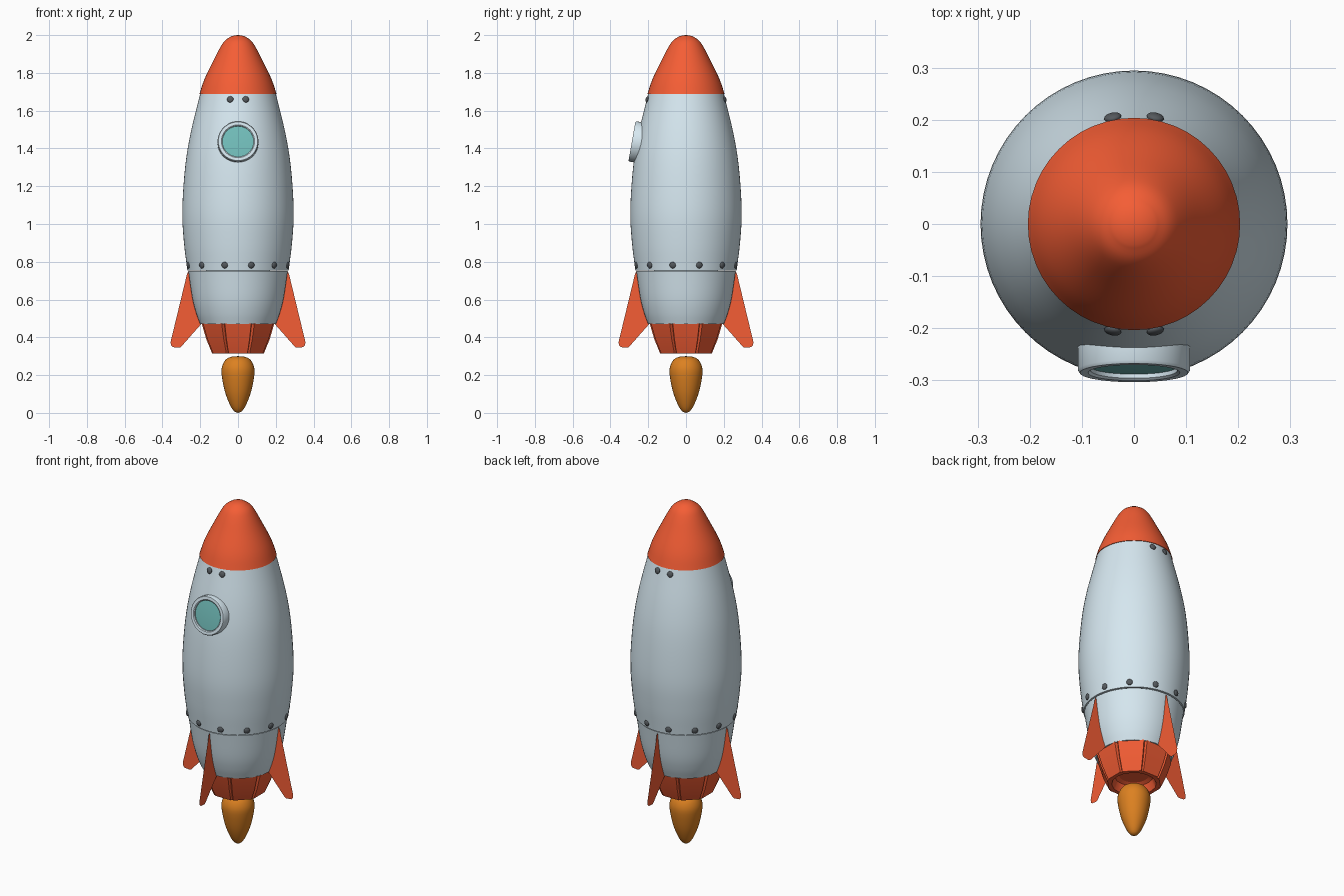
import bpy, bmesh, math
from mathutils import Matrix, Vector

if "Cube" in bpy.data.objects:
    bpy.data.objects.remove(bpy.data.objects["Cube"])


def material(name, rgb):
    m = bpy.data.materials.new(name)
    m.diffuse_color = (*rgb, 1)
    m.use_nodes = True
    m.node_tree.nodes["Principled BSDF"].inputs["Base Color"].default_value = m.diffuse_color
    return m


WHITE = material("pale_blue_paint", (0.67, 0.80, 0.87))
RED = material("orange_red_paint", (0.91, 0.11, 0.035))
FLAME = material("flame_orange", (0.72, 0.22, 0.015))
GLASS = material("teal_glass", (0.17, 0.52, 0.50))
DARK = material("dark_metal", (0.09, 0.10, 0.11))


def add_object(name, bm, mat, angle=35):
    bmesh.ops.remove_doubles(bm, verts=bm.verts, dist=1e-5)
    bmesh.ops.recalc_face_normals(bm, faces=bm.faces)
    mesh = bpy.data.meshes.new(name)
    bm.to_mesh(mesh)
    bm.free()
    mesh.materials.append(mat)
    ob = bpy.data.objects.new(name, mesh)
    bpy.context.collection.objects.link(ob)
    bpy.ops.object.select_all(action='DESELECT')
    ob.select_set(True)
    bpy.context.view_layer.objects.active = ob
    bpy.ops.object.shade_smooth_by_angle(angle=math.radians(angle))
    return ob


def smooth(points, steps=5):
    """Catmull-Rom curve through (radius, z) points."""
    p = [Vector(q) for q in points]
    p = [2 * p[0] - p[1]] + p + [2 * p[-1] - p[-2]]
    out = []
    for a, b, c, d in zip(p, p[1:], p[2:], p[3:]):
        for i in range(steps):
            t = i / steps
            out.append(0.5 * (2 * b + (c - a) * t + (2 * a - 5 * b + 4 * c - d) * t * t
                              + (3 * b - a - 3 * c + d) * t ** 3))
    return [(max(q.x, 0), q.y) for q in out] + [tuple(points[-1])]


def lathe(name, profile, mat, segments=64, transform=None):
    bm = bmesh.new()
    verts = [bm.verts.new((r, 0, z)) for r, z in profile]
    edges = [bm.edges.new(e) for e in zip(verts, verts[1:])]
    bmesh.ops.spin(bm, geom=verts + edges, cent=(0, 0, 0), axis=(0, 0, 1),
                   angle=math.tau, steps=segments, use_duplicate=False)
    if transform:
        bm.transform(transform)
    return add_object(name, bm, mat)


# Hull sections
hull = smooth([(0.268, 0.755), (0.286, 0.90), (0.295, 1.07), (0.28, 1.30),
               (0.251, 1.48), (0.20, 1.69)])
lathe("main_hull", [(0.255, 0.755)] + hull + [(0, 1.69)], WHITE)
lower = smooth([(0.20, 0.47), (0.222, 0.53), (0.242, 0.61), (0.263, 0.75)])
lathe("lower_hull", [(0, 0.47)] + lower + [(0, 0.757)], WHITE)

# Nose cone with rolled lip
nose = smooth([(0.204, 1.688), (0.186, 1.745), (0.165, 1.795), (0.13, 1.865),
               (0.094, 1.935), (0.07, 1.97), (0.04, 1.992)]) + [(0.02, 1.998), (0, 2.0)]
lathe("nose_cone", [(0.18, 1.685)] + nose, RED, 48)

# Exhaust flame
flame = smooth([(0, 0), (0.022, 0.01), (0.045, 0.048), (0.07, 0.115), (0.087, 0.205),
                (0.083, 0.25), (0.062, 0.285), (0.03, 0.298), (0, 0.30)], 3)
lathe("exhaust_flame", flame, FLAME, 48)

# Nozzle: eight flat panels with grooves between them, hollow underneath
bm = bmesh.new()
rings = []
for apothem, z, grooved in [(0.15, 0.475, 1), (0.192, 0.472, 1), (0.168, 0.39, 1), (0.137, 0.315, 1),
                            (0.118, 0.315, 0), (0.10, 0.36, 0), (0.08, 0.37, 0)]:
    ring = []
    for k in range(8):
        for deg in (-20, 0, 20, 22.5):
            r = apothem
            if grooved:
                r *= 0.985 if deg == 22.5 else 1 / math.cos(math.radians(deg))
            a = math.radians(k * 45 + deg)
            ring.append(bm.verts.new((r * math.cos(a), r * math.sin(a), z)))
    rings.append(ring)
for lo, hi in zip(rings, rings[1:]):
    for i in range(len(lo)):
        j = (i + 1) % len(lo)
        bm.faces.new((lo[i], lo[j], hi[j], hi[i]))
bm.faces.new(rings[-1])
add_object("nozzle", bm, RED, 20)

# Four thin sheet fins
fin = [(0.195, 0.47), (0.233, 0.60), (0.262, 0.75), (0.27, 0.735), (0.357, 0.375),
       (0.355, 0.358), (0.345, 0.348), (0.312, 0.345), (0.303, 0.348)]
for k, side in enumerate(("right", "back", "left", "front")):
    bm = bmesh.new()
    bm.faces.new([bm.verts.new((x, 0, z)) for x, z in fin])
    bm.transform(Matrix.Rotation(k * math.pi / 2, 4, 'Z'))
    add_object(side + "_fin", bm, RED)

# Porthole rim and glass, tilted with the hull
tilt = Matrix.Translation((0, -0.286, 1.438)) @ Matrix.Rotation(math.radians(80), 4, 'X')
rim = [(0.108, -0.06), (0.108, -0.006), (0.104, 0), (0.088, 0), (0.083, -0.004), (0.083, -0.03)]
lathe("porthole_rim", rim, WHITE, 48, tilt)
lathe("porthole_glass", [(0.084, -0.012), (0, -0.006)], GLASS, 48, tilt)


# Rivets
def rivets(name, spots):
    bm = bmesh.new()
    for angle, radius, z, pitch in spots:
        m = (Matrix.Rotation(angle, 4, 'Z') @ Matrix.Translation((radius, 0, z))
             @ Matrix.Rotation(pitch, 4, 'Y') @ Matrix.Diagonal((0.5, 1, 1, 1)))
        bmesh.ops.create_uvsphere(bm, u_segments=16, v_segments=10, radius=0.017, matrix=m)
    add_object(name, bm, DARK)


rivets("lower_rivets", [(math.radians(15 + 30 * k), 0.272, 0.782, 0.1) for k in range(12)])
rivets("upper_rivets", [(math.radians(d + s * 11.3), 0.209, 1.66, -0.25)
                        for d in (90, 270) for s in (-1, 1)])
